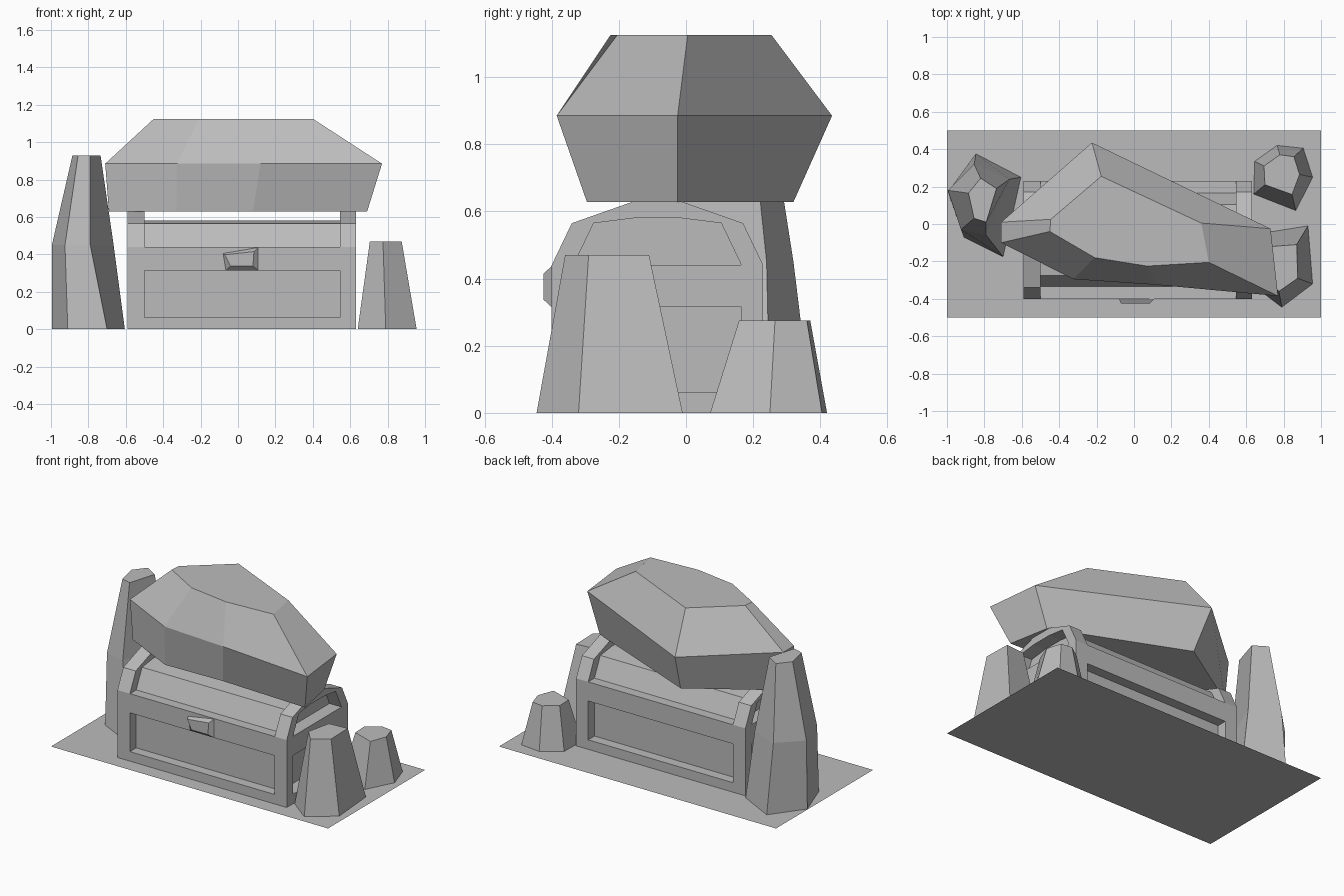
import bpy
import bmesh

cube = bpy.data.objects.get("Cube")
if cube:
    bpy.data.objects.remove(cube, do_unlink=True)

GREY = (0.5, 0.5, 0.5, 1.0)
stone = bpy.data.materials.new("plain grey")
stone.use_nodes = True
stone.diffuse_color = GREY
stone.node_tree.nodes["Principled BSDF"].inputs["Base Color"].default_value = GREY


def finish(name, bm):
    bmesh.ops.recalc_face_normals(bm, faces=bm.faces)
    mesh = bpy.data.meshes.new(name)
    bm.to_mesh(mesh)
    bm.free()
    mesh.materials.append(stone)
    obj = bpy.data.objects.new(name, mesh)
    bpy.context.collection.objects.link(obj)
    return obj


def loft(name, rings):
    """Join matching rings of 3D points and cap both ends."""
    bm = bmesh.new()
    loops = [[bm.verts.new(p) for p in ring] for ring in rings]
    for a, b in zip(loops, loops[1:]):
        for i in range(len(a)):
            j = (i + 1) % len(a)
            bm.faces.new((a[i], a[j], b[j], b[i]))
    bm.faces.new(loops[0])
    bm.faces.new(loops[-1])
    return finish(name, bm)


def rock(name, *levels):
    return loft(name, [[(x, y, z) for x, y in ring] for z, ring in levels])


def prism(name, profile, x0, x1):
    return loft(name, [[(x, y, z) for y, z in profile] for x in (x0, x1)])


def box(name, x0, x1, y0, y1, z0, z1):
    return prism(name, [(y0, z0), (y1, z0), (y1, z1), (y0, z1)], x0, x1)


# Ground sheet
bm = bmesh.new()
bm.faces.new([bm.verts.new(p) for p in
              ((-1, -.5, 0), (1, -.5, 0), (1, .5, 0), (-1, .5, 0))])
finish("ground_sheet", bm)

# Chest extents: outer frame and recessed core
OX, IX = (-.59, .632), (-.50, .545)
OY, IY = (-.40, .23), (-.335, .165)
MID_Y = -.085
RIM = .44


def mirrored(half):
    return half + [(2 * MID_Y - y, z) for y, z in reversed(half)]


outer = mirrored([(OY[0], RIM), (-.34, .565), (-.155, .63)])
inner = mirrored([(IY[0], RIM), (-.275, .565), (-.155, .58)])

# Recessed body and lid
box("chest_core", *IX, *IY, 0, RIM)
prism("chest_lid", inner, *IX)

# Rails around the body, then posts and lid arches at the two ends
for label, z0, z1 in (("lower", 0, .062), ("upper", .315, RIM)):
    box(label + "_front_rail", *IX, OY[0], IY[0], z0, z1)
    box(label + "_back_rail", *IX, IY[1], OY[1], z0, z1)
    for side, x0, x1 in (("right", OX[0], IX[0]), ("left", IX[1], OX[1])):
        box(f"{label}_{side}_end_rail", x0, x1, *IY, z0, z1)
for side, x0, x1 in (("right", OX[0], IX[0]), ("left", IX[1], OX[1])):
    box(side + "_front_post", x0, x1, OY[0], IY[0], 0, RIM)
    box(side + "_back_post", x0, x1, IY[1], OY[1], 0, RIM)
    prism(side + "_lid_arch", outer + inner[::-1], x0, x1)

# Crooked lock plate with bevelled rim
loft("lock", [
    [(-.065, -.40, .315), (.108, -.40, .315), (.108, -.40, .437), (-.08, -.40, .405)],
    [(-.04, -.424, .337), (.08, -.424, .337), (.085, -.424, .415), (-.07, -.424, .398)],
])

# Large boulder resting on the lid
rock("boulder",
     (.628, [(-.69, 0), (-.185, .32), (.64, -.025), (.69, -.295),
             (.08, -.27), (-.33, -.28), (-.69, -.10)]),
     (.885, [(-.71, .01), (-.225, .435), (.73, -.025), (.77, -.385),
             (.12, -.325), (-.325, -.295), (-.71, -.10)]),
     (1.125, [(-.445, .025), (-.175, .255), (.36, .005), (.40, -.205),
              (.07, -.225), (-.21, -.18), (-.45, -.04)]))

# Standing stones around the chest
rock("tall_stone",
     (0, [(-.995, .17), (-.845, .375), (-.605, .25), (-.70, -.175), (-.91, -.07)]),
     (.45, [(-.995, .18), (-.855, .32), (-.665, .24), (-.79, -.06), (-.925, -.03)]),
     (.93, [(-.885, .165), (-.82, .245), (-.735, .19), (-.79, .01), (-.855, .03)]))
rock("front_stone",
     (0, [(.955, -.32), (.93, -.01), (.68, -.05), (.64, -.33), (.79, -.445)]),
     (.47, [(.875, -.29), (.87, -.11), (.74, -.12), (.705, -.28), (.775, -.36)]))
rock("small_stone",
     (0, [(.765, .42), (.905, .405), (.955, .25), (.865, .072), (.64, .16), (.645, .335)]),
     (.275, [(.78, .37), (.855, .36), (.885, .265), (.845, .158), (.70, .21), (.695, .31)]))
